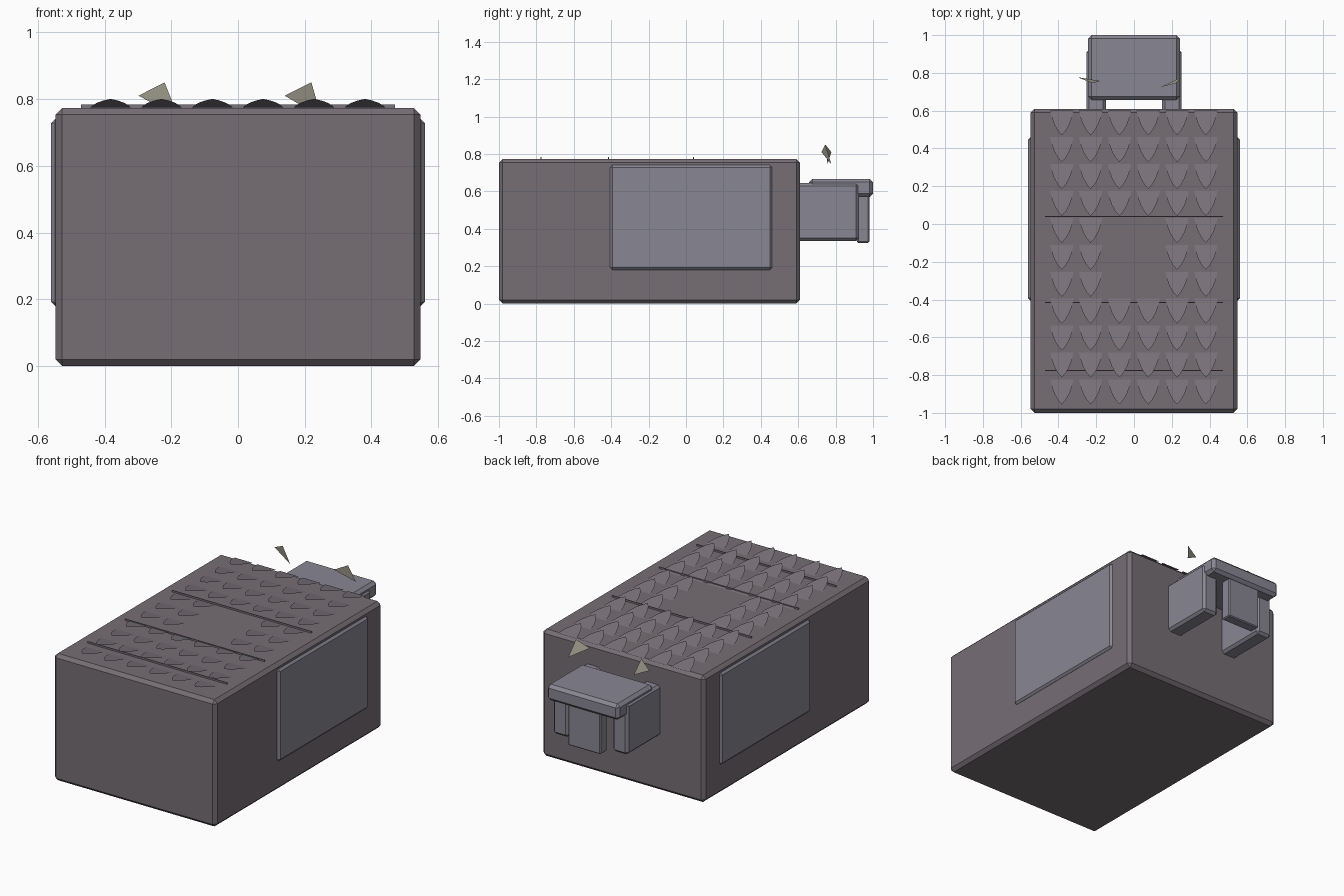
import bpy, bmesh

if "Cube" in bpy.data.objects:
    bpy.data.objects.remove(bpy.data.objects["Cube"])


def material(name, rgb):
    m = bpy.data.materials.new(name)
    m.diffuse_color = (*rgb, 1)
    m.use_nodes = True
    m.node_tree.nodes["Principled BSDF"].inputs["Base Color"].default_value = m.diffuse_color
    return m


HIDE = material("hide", (0.18, 0.155, 0.175))
PLATE = material("plate", (0.25, 0.24, 0.29))
SCALE = material("scale", (0.20, 0.175, 0.20))
HORN = material("horn", (0.42, 0.40, 0.32))


def finish(name, bm, mat):
    me = bpy.data.meshes.new(name)
    bm.to_mesh(me)
    bm.free()
    me.materials.append(mat)
    ob = bpy.data.objects.new(name, me)
    bpy.context.collection.objects.link(ob)
    return ob


def box(name, lo, hi, mat, bevel=0.0):
    bm = bmesh.new()
    bmesh.ops.create_cube(bm, size=1)
    for v in bm.verts:
        for i in range(3):
            v.co[i] = (lo[i] + hi[i]) / 2 + v.co[i] * (hi[i] - lo[i])
    ob = finish(name, bm, mat)
    if bevel:
        mod = ob.modifiers.new("bevel", "BEVEL")
        mod.width = bevel
        mod.segments = 1
    return ob


def sheets(name, polygons, mat):
    bm = bmesh.new()
    for pts in polygons:
        bm.faces.new([bm.verts.new(p) for p in pts])
    return finish(name, bm, mat)


# Main block body
TOP = 0.773
box("body", (-0.547, -1.0, 0.0), (0.547, 0.61, TOP), HIDE, 0.02)

# Side plates, and cheeks either side of the head
for s, side in ((-1, "left"), (1, "right")):
    x = sorted((s * 0.5, s * 0.56))
    box(f"{side}_side_plate", (x[0], -0.405, 0.18), (x[1], 0.46, 0.74), PLATE, 0.012)
    x = sorted((s * 0.148, s * 0.252))
    box(f"{side}_cheek", (x[0], 0.59, 0.335), (x[1], 0.925, 0.645), PLATE, 0.015)

# Head roof plate and hanging snout block
box("head_roof", (-0.243, 0.657, 0.57), (0.243, 1.0, 0.667), PLATE, 0.018)
box("snout", (-0.11, 0.915, 0.325), (0.11, 0.98, 0.58), PLATE, 0.006)

# Rows of tilted flat scales on the back, with a bare patch in the middle
half = [(0.062, 0.0), (0.052, 0.042), (0.040, 0.075), (0.022, 0.107)]
outline = [(-x, d) for x, d in half] + [(0, 0.132)] + half[::-1]
scales = []
for row in range(11):
    y = 0.602 - row * 0.1425
    for col in range(6):
        if row in (4, 5, 6) and col in (2, 3):
            continue
        cx = -0.382 + col * 0.1525
        scales.append([(cx + x, y - d, TOP + 0.001 + d * 0.2) for x, d in outline])
sheets("scales", scales, SCALE)

# Low seams across the back
for i, y in enumerate((0.04, -0.415, -0.775)):
    box(f"seam_{i + 1}", (-0.47, y - 0.003, 0.76), (0.47, y + 0.003, 0.783), SCALE)

# Small floating triangular ears
sheets("ears", [
    [(-0.298, 0.777, 0.81), (-0.22, 0.745, 0.85), (-0.178, 0.757, 0.745)],
    [(0.14, 0.724, 0.81), (0.25, 0.777, 0.745), (0.22, 0.745, 0.85)],
], HORN)
